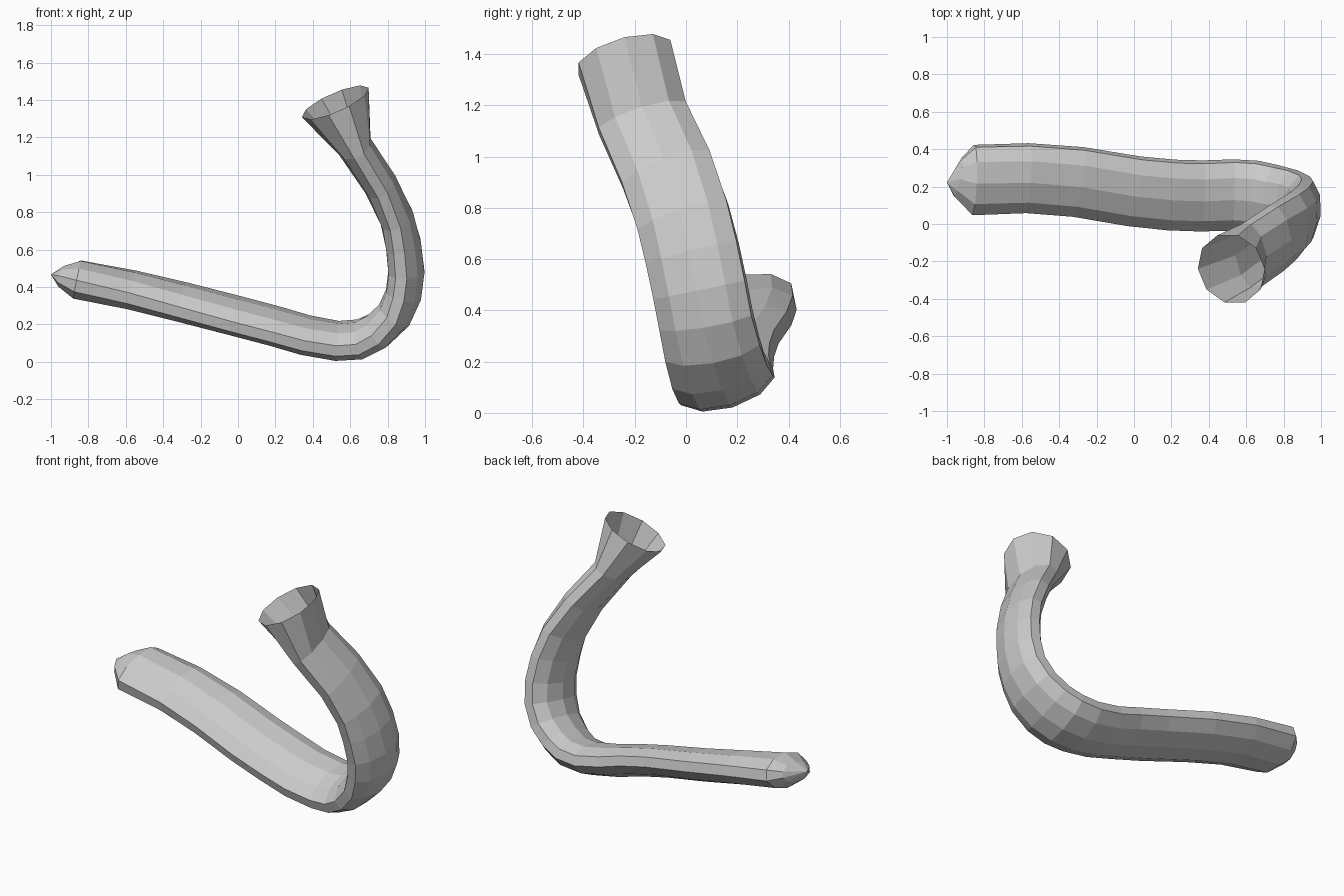
import bpy, bmesh, math
from mathutils import Vector

SIDES = 10
# Centre line of the tube: x, y, z, half width, half thickness, roll in x, roll in z
path = [
    (-.94, .25, .457, .11, .058, 0, .18),
    (-.86, .235, .44, .195, .103, 0, .2),
    (-.57, .245, .385, .195, .098, 0, .27),
    (-.30, .225, .32, .197, .095, 0, .32),
    (0, .175, .243, .199, .092, 0, .35),
    (.20, .155, .19, .2, .092, 0, .35),
    (.36, .15, .143, .2, .094, 0, .33),
    (.53, .155, .112, .2, .095, 0, .3),
    (.65, .147, .12, .201, .097, 0, .28),
    (.745, .125, .165, .2, .098, .05, .25),
    (.835, .102, .25, .197, .098, .1, .2),
    (.885, .078, .36, .193, .098, .15, .15),
    (.90, .055, .48, .193, .098, .15, .1),
    (.885, .025, .62, .193, .096, .15, .1),
    (.85, -.012, .765, .192, .093, .12, .1),
    (.76, -.077, .95, .192, .093, .08, .05),
    (.625, -.17, 1.15, .188, .095, 0, .05),
    (.52, -.24, 1.387, .195, .195, 0, 0),
]
centres = [Vector(p[:3]) for p in path]
last = len(path) - 1

bm = bmesh.new()
rings = []
for i, (x, y, z, a, b, rx, rz) in enumerate(path):
    t = (centres[min(i + 1, last)] - centres[max(i - 1, 0)]).normalized()
    side = Vector((rx, 1, rz))
    side = (side - t * side.dot(t)).normalized()
    up = t.cross(side)
    ring = []
    for k in range(SIDES):
        ang = 2 * math.pi * (k + .5) / SIDES
        ring.append(bm.verts.new(centres[i] + side * a * math.cos(ang) + up * b * math.sin(ang)))
    rings.append(ring)

# Tube walls, open at the flared mouth
for r0, r1 in zip(rings, rings[1:]):
    for k in range(SIDES):
        n = (k + 1) % SIDES
        bm.faces.new((r0[k], r0[n], r1[n], r1[k]))

# Closed pointed tip
tip = bm.verts.new((-1, .222, .467))
for k in range(SIDES):
    bm.faces.new((rings[0][(k + 1) % SIDES], rings[0][k], tip))

bmesh.ops.recalc_face_normals(bm, faces=bm.faces)
mesh = bpy.data.meshes.new("bent_tube")
bm.to_mesh(mesh)
bm.free()
bpy.context.collection.objects.link(bpy.data.objects.new("bent_tube", mesh))
